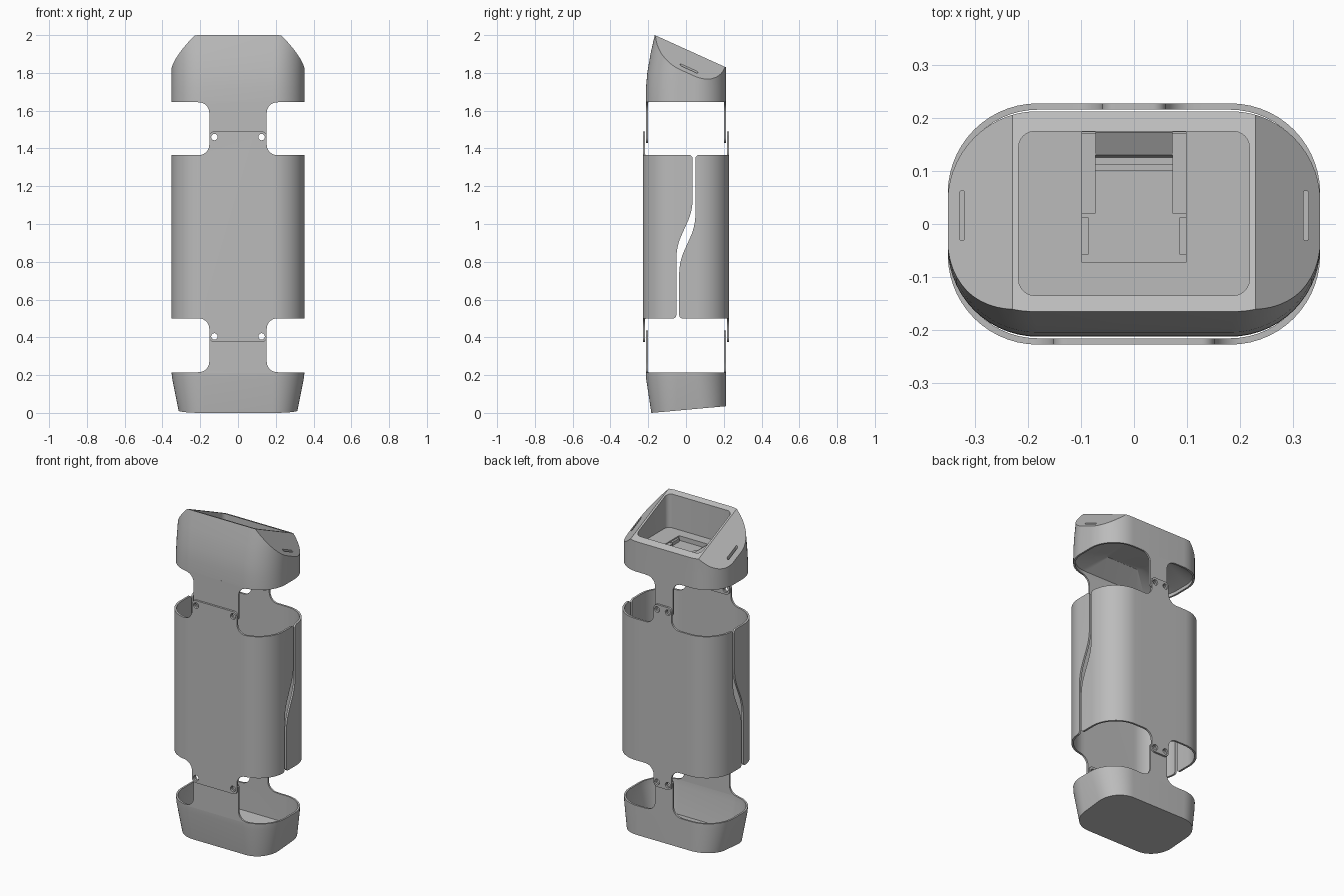
import bpy, bmesh, math
from mathutils import Vector

cube = bpy.data.objects.get("Cube")
if cube:
    bpy.data.objects.remove(cube, do_unlink=True)

grey = bpy.data.materials.new("plain grey")
grey.use_nodes = True
grey.diffuse_color = (0.5, 0.5, 0.5, 1)
grey.node_tree.nodes["Principled BSDF"].inputs["Base Color"].default_value = (0.5, 0.5, 0.5, 1)


# ---------- helpers ----------
def fillet(points, steps=8):
    """Round the corners of a polygon given as (u, v, radius)."""
    out = []
    for i, (u, v, r) in enumerate(points):
        p = Vector((u, v))
        if r == 0:
            out.append(p)
            continue
        a = (Vector(points[i - 1][:2]) - p).normalized()
        b = (Vector(points[(i + 1) % len(points)][:2]) - p).normalized()
        half = a.angle(b) / 2
        c = p + (a + b).normalized() * (r / math.sin(half))
        d0 = p + a * (r / math.tan(half)) - c
        d1 = p + b * (r / math.tan(half)) - c
        turn = d0.angle(d1)
        for k in range(steps + 1):
            t = k / steps
            out.append(c + (d0 * math.sin((1 - t) * turn) + d1 * math.sin(t * turn)) / math.sin(turn))
    return out


def finish(bm, name):
    bmesh.ops.recalc_face_normals(bm, faces=bm.faces[:])
    mesh = bpy.data.meshes.new(name)
    bm.to_mesh(mesh)
    bm.free()
    mesh.materials.append(grey)
    ob = bpy.data.objects.new(name, mesh)
    bpy.context.collection.objects.link(ob)
    return ob


def prism(points, axis, lo, hi, name="cutter"):
    """Extrude a 2D polygon along an axis."""
    place = {"x": lambda p, t: (t, p[0], p[1]),
             "y": lambda p, t: (p[0], t, p[1]),
             "z": lambda p, t: (p[0], p[1], t)}[axis]
    bm = bmesh.new()
    a = [bm.verts.new(place(p, lo)) for p in points]
    b = [bm.verts.new(place(p, hi)) for p in points]
    bm.faces.new(a)
    bm.faces.new(b)
    for i in range(len(a)):
        bm.faces.new((a[i - 1], a[i], b[i], b[i - 1]))
    return finish(bm, name)


def rounded(hx, y0, y1, r, steps=14):
    return fillet([(-hx, y0, r), (hx, y0, r), (hx, y1, r), (-hx, y1, r)], steps)


def loft(sections, name="cutter", planes=()):
    """Skin rounded rectangles (z, hx, y0, y1, r), then trim by planes."""
    bm = bmesh.new()
    rings = [[bm.verts.new((p.x, p.y, z)) for p in rounded(hx, y0, y1, r)]
             for z, hx, y0, y1, r in sections]
    bm.faces.new(rings[0])
    bm.faces.new(rings[-1])
    for a, b in zip(rings, rings[1:]):
        for i in range(len(a)):
            bm.faces.new((a[i - 1], a[i], b[i], b[i - 1]))
    for co, no in planes:
        geom = bm.verts[:] + bm.edges[:] + bm.faces[:]
        cut = bmesh.ops.bisect_plane(bm, geom=geom, plane_co=co, plane_no=no, clear_outer=True)
        edges = [e for e in cut["geom_cut"] if isinstance(e, bmesh.types.BMEdge)]
        bmesh.ops.holes_fill(bm, edges=edges, sides=0)
    return finish(bm, name)


def boolean(ob, op, *tools):
    for tool in tools:
        mod = ob.modifiers.new("cut", "BOOLEAN")
        mod.operation, mod.object, mod.solver = op, tool, "EXACT"
        bpy.context.view_layer.objects.active = ob
        bpy.ops.object.modifier_apply(modifier=mod.name)
        bpy.data.objects.remove(tool, do_unlink=True)
    return ob


def tube(name, hx, hy, t, z0, z1):
    ob = loft([(z, hx, -hy, hy, 0.17) for z in (z0, z1)], name)
    return boolean(ob, "DIFFERENCE", loft([(z, hx - t, t - hy, hy - t, 0.17 - t) for z in (z0 - 0.1, z1 + 0.1)]))


def mirrored(half):
    return fillet(half + [(-x, z, r) for x, z, r in reversed(half)])


def drill(ob, x, z, lo, hi):
    for sx in (-x, x):
        ring = [(sx + 0.017 * math.cos(a), z + 0.017 * math.sin(a))
                for a in [k * math.tau / 20 for k in range(20)]]
        boolean(ob, "DIFFERENCE", prism(ring, "y", lo, hi))


def box(x0, x1, y0, y1, z0, z1, name="cutter"):
    return prism([(x0, y0), (x1, y0), (x1, y1), (x0, y1)], "z", z0, z1, name)


# per side: tab half width, hole offset, y range
SIDES = {"front": (0.152, 0.125, -1, 0.1), "back": (0.06, 0.036, -0.1, 1)}

# ---------- middle shell halves with tabs and a curved split ----------
splits = {
    "front": [(-1, 1.7, 0), (-0.19, 1.7, 0), (-0.19, 1.366, 0), (0.035, 1.366, 0.02), (0.035, 1.07, 0.3),
              (-0.051, 0.88, 0.3), (-0.051, 0.499, 0.02), (-0.19, 0.499, 0), (-0.19, 0.2, 0), (-1, 0.2, 0)],
    "back": [(1, 1.7, 0), (0.19, 1.7, 0), (0.19, 1.366, 0), (0.05, 1.366, 0.02), (0.05, 0.99, 0.3),
             (-0.036, 0.8, 0.3), (-0.036, 0.499, 0.02), (0.19, 0.499, 0), (0.19, 0.2, 0), (1, 0.2, 0)],
}
for side, (w, hole, lo, hi) in SIDES.items():
    shell = tube(side + "_shell", 0.352, 0.228, 0.012, 0.3, 1.55)
    outline = mirrored([(w, 1.49, 0.025), (w, 1.365, 0.055), (0.5, 1.365, 0),
                        (0.5, 0.5, 0), (w, 0.5, 0.055), (w, 0.375, 0.025)])
    boolean(shell, "INTERSECT", prism(outline, "y", lo, hi), prism(fillet(splits[side]), "x", -1, 1))
    for z in (1.46, 0.405):
        drill(shell, hole, z, lo, hi)

# ---------- inner straps on the head and base ----------
for part, edge, end, hole_z in (("head", 1.645, 1.43, 1.46), ("base", 0.215, 0.435, 0.405)):
    s = 1 if edge > end else -1
    for side, (w, hole, lo, hi) in SIDES.items():
        strap = tube(f"{part}_{side}_strap", 0.352, 0.213, 0.011, min(edge, end) - 0.05, max(edge, end) + 0.05)
        outline = mirrored([(w, end, 0.025), (w, edge - s * 0.001, 0.055),
                            (w + 0.06, edge - s * 0.001, 0), (w + 0.06, edge + s * 0.004, 0)])
        boolean(strap, "INTERSECT", prism(outline, "y", lo, hi))
        drill(strap, hole, hole_z, lo, hi)

# ---------- head: sloped top, side facets, pocket and strap slots ----------
SLOPE = 0.453
crest = Vector((0, -0.165, 2.0))
head = loft([(1.645, 0.352, -0.213, 0.213, 0.17), (1.72, 0.352, -0.212, 0.213, 0.17),
             (1.80, 0.352, -0.205, 0.213, 0.17), (1.90, 0.352, -0.188, 0.213, 0.165),
             (2.02, 0.352, -0.161, 0.213, 0.16)], "head",
            [(crest, Vector((0, SLOPE, 1)).normalized())] +
            [(crest + Vector((sx * 0.23, 0, 0)), Vector((sx, SLOPE, 1)).normalized()) for sx in (-1, 1)])
pocket = prism(rounded(0.218, -0.135, 0.175, 0.03, 6), "z", 1.78, 2.2)
hollow = loft([(1.6, 0.341, -0.202, 0.202, 0.159), (1.665, 0.341, -0.202, 0.202, 0.159),
               (1.74, 0.13, -0.1, 0.12, 0.03)])
slots = [prism(fillet([(sx * 0.325 - 0.005, -0.031, 0.0045), (sx * 0.325 + 0.005, -0.031, 0.0045),
                       (sx * 0.325 + 0.005, 0.063, 0.0045), (sx * 0.325 - 0.005, 0.063, 0.0045)], 4),
               "z", 1.76, 2.1) for sx in (-1, 1)]
recess = box(-0.098, 0.098, -0.073, 0.174, 1.752, 1.9)
boolean(head, "DIFFERENCE", hollow, pocket, recess, *slots)

# clip in the recess
for name, sx in (("right", -1), ("left", 1)):
    xs = sorted((sx * 0.073, sx * 0.099))
    box(*xs, 0.02, 0.172, 1.748, 1.774, name + "_clip_rail")
    xs = sorted((sx * 0.086, sx * 0.099))
    box(*xs, -0.058, 0.012, 1.748, 1.772, name + "_clip_notch")
prism([(0.125, 1.748), (0.174, 1.748), (0.174, 1.80), (0.13, 1.775)], "x", -0.073, 0.073, "clip_ramp")
box(-0.073, 0.073, 0.10, 0.112, 1.748, 1.76, "clip_bar")

# ---------- base cup with a tilted floor ----------
tilt = Vector((0, 0.09, -1)).normalized()
base = loft([(-0.01, 0.310, -0.182, 0.212, 0.13), (0.18, 0.348, -0.211, 0.213, 0.165),
             (0.215, 0.352, -0.213, 0.213, 0.17)], "base", [(Vector((0, -0.182, 0)), tilt)])
cup = loft([(-0.01, 0.298, -0.170, 0.200, 0.118), (0.18, 0.337, -0.2, 0.202, 0.154),
            (0.215, 0.341, -0.202, 0.202, 0.159), (0.3, 0.341, -0.202, 0.202, 0.159)],
           planes=[(Vector((0, -0.182, 0.016)), tilt)])
boolean(base, "DIFFERENCE", cup)

# smooth shading with sharp edges kept
bpy.ops.object.select_all(action="DESELECT")
for ob in bpy.context.collection.objects:
    if ob.type == "MESH":
        ob.select_set(True)
        bpy.context.view_layer.objects.active = ob
bpy.ops.object.shade_smooth_by_angle(angle=math.radians(30))
